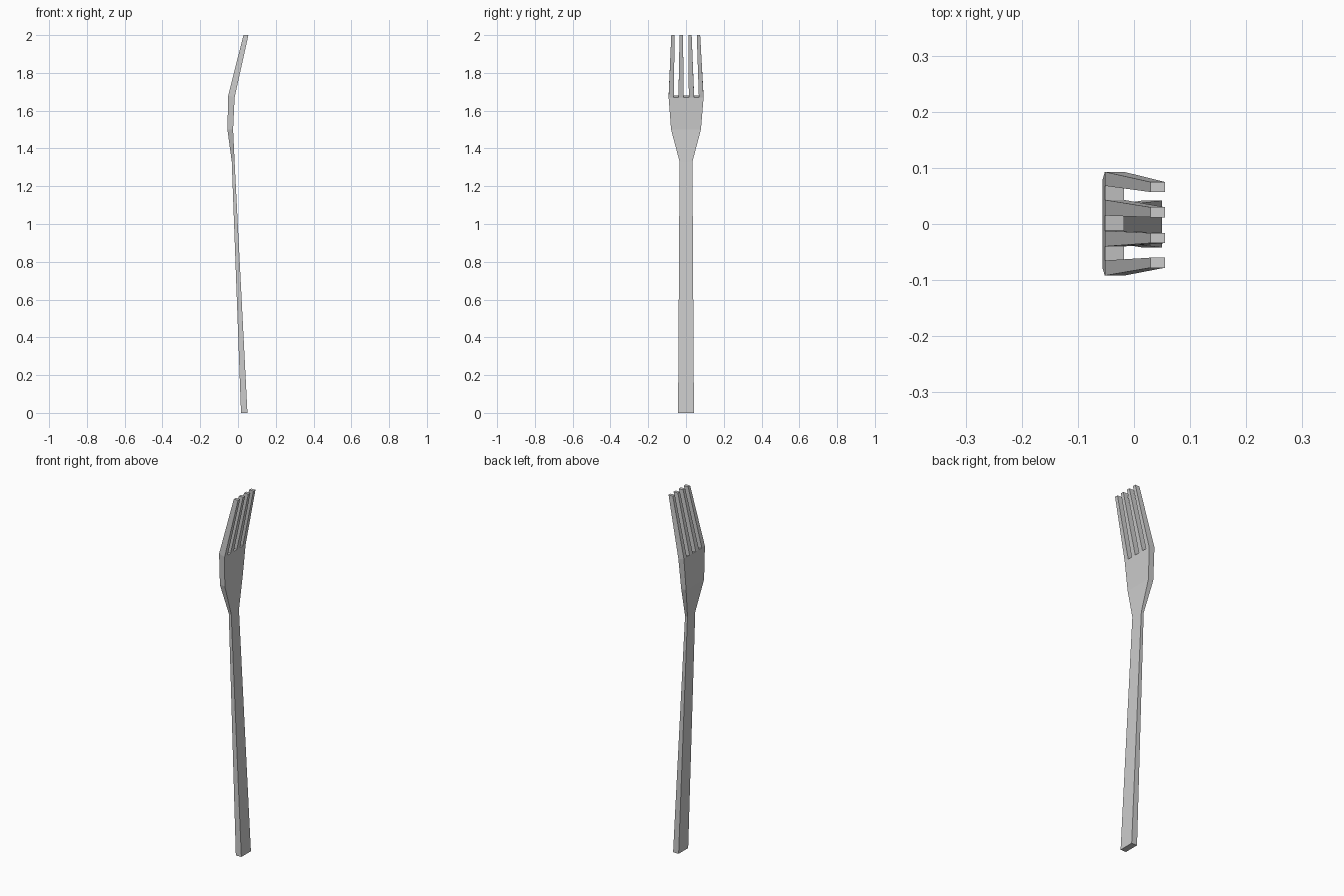
import bpy, bmesh

if "Cube" in bpy.data.objects:
    bpy.data.objects.remove(bpy.data.objects["Cube"])

bm = bmesh.new()

def row(z, xb, xf, ys, zb=None):
    """Back and front vertex rows of one cross-section."""
    back = [bm.verts.new((xb, y, z if zb is None else zb)) for y in ys]
    front = [bm.verts.new((xf, y, z)) for y in ys]
    return back, front

def bridge(lo, hi):
    """Walls between two cross-sections (rows may differ in point count)."""
    (b0, f0), (b1, f1) = lo, hi
    bm.faces.new(f0 + f1[::-1])
    bm.faces.new(b0[::-1] + b1)
    bm.faces.new((f0[-1], b0[-1], b1[-1], f1[-1]))
    bm.faces.new((b0[0], f0[0], f1[0], b1[0]))

def cap(b, f):
    bm.faces.new(f + b[::-1])

# handle and neck: height, back x, front x, half width
sections = [(0, .016, .050, .042), (1.33, -.033, -.018, .034),
            (1.5, -.056, -.026, .079)]
rows = [row(z, xb, xf, (-w, w)) for z, xb, xf, w in sections]

# shoulder row carries the edges of the four tines
base = (-.092, -.065, -.040, -.012, .015, .043, .068, .093)
tips = (-.078, -.060, -.034, -.016, .012, .030, .057, .075)
rows.append(row(1.67, -.052, -.018, base, 1.68))
for lo, hi in zip(rows, rows[1:]):
    bridge(lo, hi)
cap(*rows[0])

# tines, and the floors of the gaps between them
sb, sf = rows[-1]
for i in range(0, 8, 2):
    tip = row(2, .029, .055, tips[i:i + 2])
    bridge((sb[i:i + 2], sf[i:i + 2]), tip)
    cap(*tip)
for i in range(1, 7, 2):
    cap(sb[i:i + 2], sf[i:i + 2])

bmesh.ops.recalc_face_normals(bm, faces=bm.faces[:])
mesh = bpy.data.meshes.new("fork")
bm.to_mesh(mesh)
bm.free()
bpy.context.collection.objects.link(bpy.data.objects.new("fork", mesh))
